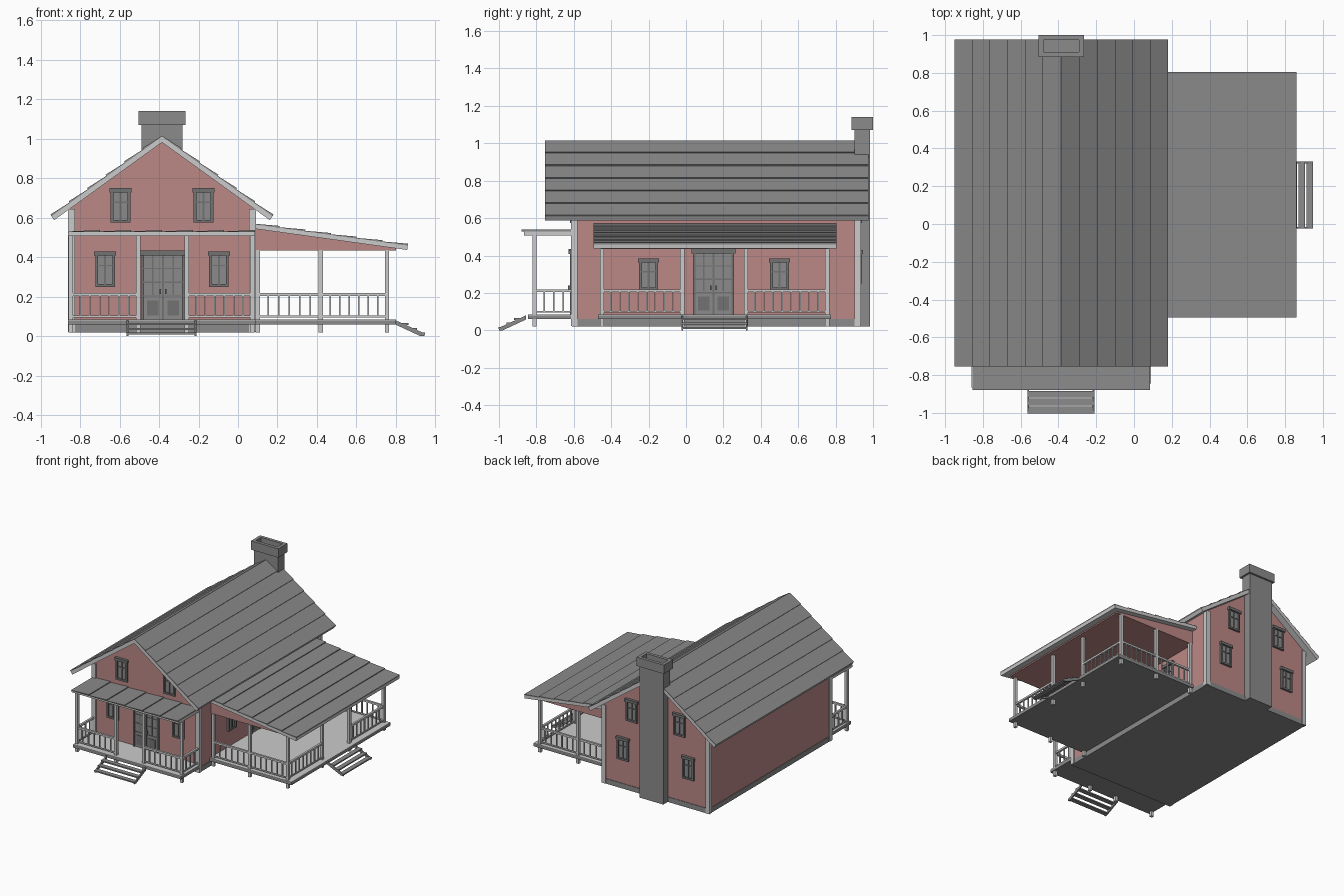
import bpy, bmesh
from mathutils import Vector

if "Cube" in bpy.data.objects:
    bpy.data.objects.remove(bpy.data.objects["Cube"])


def material(name, rgb):
    m = bpy.data.materials.new(name)
    m.use_nodes = True
    m.diffuse_color = (*rgb, 1)
    m.node_tree.nodes["Principled BSDF"].inputs["Base Color"].default_value = (*rgb, 1)
    return m


RED = material("faded red siding", (0.5, 0.25, 0.24))
GREY = material("mid grey", (0.26, 0.26, 0.26))
DARK = material("dark grey frame", (0.17, 0.17, 0.17))
LIGHT = material("light trim", (0.6, 0.6, 0.6))


def finish(name, bm, mat):
    bmesh.ops.recalc_face_normals(bm, faces=bm.faces)
    me = bpy.data.meshes.new(name)
    bm.to_mesh(me)
    bm.free()
    me.materials.append(mat)
    ob = bpy.data.objects.new(name, me)
    bpy.context.collection.objects.link(ob)
    return ob


def boxes(name, mat, items):
    """One object from boxes given as (x0, x1, y0, y1, z0, z1)."""
    bm = bmesh.new()
    for x0, x1, y0, y1, z0, z1 in items:
        vs = bmesh.ops.create_cube(bm, size=1)["verts"]
        for v in vs:
            v.co = ((x0 + x1) / 2 + v.co.x * (x1 - x0),
                    (y0 + y1) / 2 + v.co.y * (y1 - y0),
                    (z0 + z1) / 2 + v.co.z * (z1 - z0))
    return finish(name, bm, mat)


def prisms(name, mat, profiles, a, b, axis="y"):
    """Extrude profiles (u, z) along the axis from a to b."""
    bm = bmesh.new()
    for pts in profiles:
        co = [((u, a, z) if axis == "y" else (a, u, z)) for u, z in pts]
        f = bm.faces.new([bm.verts.new(c) for c in co])
        ext = bmesh.ops.extrude_face_region(bm, geom=[f])["geom"]
        step = Vector((0, b - a, 0) if axis == "y" else (b - a, 0, 0))
        bmesh.ops.translate(bm, vec=step,
                            verts=[g for g in ext if isinstance(g, bmesh.types.BMVert)])
    return finish(name, bm, mat)


def roof_boards(name, p0, p1, n, y0, y1):
    """Lapped boards from the upper edge p0 to the lower edge p1."""
    p0, p1 = Vector(p0), Vector(p1)
    d = (p1 - p0).normalized()
    up = Vector((-d.y, d.x))
    if up.y < 0:
        up = -up
    profs = []
    for i in range(n):
        a, b = p0.lerp(p1, i / n), p0.lerp(p1, (i + 1) / n)
        profs.append([a, b, b + up * 0.01, a + up * 0.003])
    prisms(name, GREY, profs, y0, y1)


# House body
CX, X0, X1, Y0, Y1 = -0.385, -0.85, 0.08, -0.605, 0.925
prisms("house_walls", RED,
       [[(X0, 0.06), (X1, 0.06), (X1, 0.65), (CX, 0.985), (X0, 0.65)]], Y0, Y1)
boxes("foundation", GREY, [(X0 - 0.004, X1 + 0.004, Y0 - 0.004, Y1 + 0.004, 0.02, 0.06)])
boxes("corner_trim", LIGHT,
      [(min(x, x - s * 0.035), max(x, x - s * 0.035), min(y, y - t * 0.035),
        max(y, y - t * 0.035), 0.022, 0.645)
       for s, x in ((-1, X0 - 0.01), (1, X1 + 0.01))
       for t, y in ((-1, Y0 - 0.01), (1, Y1 + 0.01))])

# Main roof
RY0, RY1 = -0.755, 0.977
prisms("main_roof_deck", LIGHT,
       [[(CX, 1.012), (CX + s * 0.56, 0.608), (CX + s * 0.546, 0.588), (CX, 0.982)]
        for s in (-1, 1)], RY0, RY1)
for side, s in (("left", 1), ("right", -1)):
    roof_boards("main_roof_boards_" + side, (CX, 1.012), (CX + s * 0.56, 0.608), 6, RY0, RY1)

# Chimney with a hollow cap
boxes("chimney_shaft", GREY, [(-0.49, -0.28, 0.9, 0.985, 0.02, 1.075)])
boxes("chimney_cap", GREY, [
    (-0.505, -0.48, 0.885, 1.0, 1.07, 1.14), (-0.29, -0.265, 0.885, 1.0, 1.07, 1.14),
    (-0.48, -0.29, 0.885, 0.91, 1.07, 1.14), (-0.48, -0.29, 0.975, 1.0, 1.07, 1.14)])


def on_wall(wall, items):
    """Turn (u0, u1, depth0, depth1, z0, z1) on a wall into boxes."""
    out = []
    for u0, u1, d0, d1, z0, z1 in items:
        if wall == "front":
            out.append((u0, u1, Y0 - d1, Y0 - d0, z0, z1))
        elif wall == "back":
            out.append((u0, u1, Y1 + d0, Y1 + d1, z0, z1))
        else:
            out.append((X1 + d0, X1 + d1, u0, u1, z0, z1))
    return out


def window(wall, u, z0, z1):
    w, t = 0.05, 0.014
    bars = [(u - w, u - w + t, 0, 0.016, z0, z1), (u + w - t, u + w, 0, 0.016, z0, z1),
            (u - w, u + w, 0, 0.016, z0, z0 + t),
            (u - w - 0.006, u + w + 0.006, 0, 0.022, z1 - 0.022, z1),
            (u - 0.005, u + 0.005, 0, 0.012, z0, z1),
            (u - w, u + w, 0, 0.012, z1 - 0.075, z1 - 0.068)]
    boxes(f"{wall}_window_frame", DARK, on_wall(wall, bars))
    boxes(f"{wall}_window_pane", GREY,
          on_wall(wall, [(u - w, u + w, 0, 0.006, z0, z1 - 0.01)]))


def double_door(wall, u):
    w, z0, z1 = 0.11, 0.085, 0.435
    bars = [(u - w, u - w + 0.014, 0, 0.016, z0, z1), (u + w - 0.014, u + w, 0, 0.016, z0, z1),
            (u - w - 0.008, u + w + 0.008, 0, 0.024, z1 - 0.025, z1),
            (u - 0.006, u + 0.006, 0, 0.014, z0, z1)]
    # Glazing bars, lower panels and handles of each leaf
    for s in (-1, 1):
        c = u + s * 0.052
        bars.append((c - 0.003, c + 0.003, 0, 0.011, 0.21, z1))
        bars += [(c - 0.044, c + 0.044, 0, 0.011, z, z + 0.006) for z in (0.2, 0.27, 0.34)]
        bars.append((c - 0.03, c + 0.03, 0, 0.011, 0.105, 0.18))
        bars.append((u + s * 0.014 - 0.004, u + s * 0.014 + 0.004, 0, 0.026, 0.215, 0.24))
    boxes(f"{wall}_door_frame", DARK, on_wall(wall, bars))
    boxes(f"{wall}_door", GREY, on_wall(wall, [(u - w, u + w, 0, 0.008, z0, z1 - 0.01)]))


# Windows and doors
for wall in ("front", "back"):
    for s in (-1, 1):
        window(wall, CX + s * 0.288, 0.25, 0.43)
        window(wall, CX + s * 0.21, 0.575, 0.75)
for y in (-0.2, 0.5):
    window("side", y, 0.215, 0.385)
double_door("front", CX + 0.005)
double_door("side", 0.147)


def railing(name, x0, y0, x1, y1):
    """Top rail, bottom rail and balusters along an axis-aligned run."""
    h = 0.008
    items = [(x0 - h, x1 + h, y0 - h, y1 + h, 0.204, 0.219),
             (x0 - h / 2, x1 + h / 2, y0 - h / 2, y1 + h / 2, 0.094, 0.104)]
    n = max(2, round(max(x1 - x0, y1 - y0) / 0.05))
    for i in range(1, n):
        x, y = x0 + (x1 - x0) * i / n, y0 + (y1 - y0) * i / n
        items.append((x - h / 2, x + h / 2, y - h / 2, y + h / 2, 0.1, 0.21))
    boxes(name, LIGHT, items)


def posts(name, places, top):
    r = 0.011
    boxes(name, LIGHT, [(x - r, x + r, y - r, y + r, 0.02, top) for x, y in places])


def deck(name, x0, x1, y0, y1):
    boxes(name, GREY, [(x0, x1, y0, y1, 0.06, 0.08)])
    boxes(name + "_floor", LIGHT, [(x0, x1, y0, y1, 0.08, 0.085)])


def steps(name, axis, edge, sign, a, b):
    """Three open treads between two sloping stringers."""
    profile = [(edge, 0.08), (edge, 0.058), (edge + sign * 0.125, 0.0),
               (edge + sign * 0.145, 0.0), (edge + sign * 0.145, 0.014)]
    other = "x" if axis == "y" else "y"
    for i, (p, q) in enumerate(((a, a + 0.01), (b - 0.01, b))):
        prisms(f"{name}_stringer_{i}", GREY, [profile], p, q, other)
    items = []
    for i in range(3):
        u = sorted((edge + sign * (0.028 + 0.042 * i), edge + sign * (0.064 + 0.042 * i)))
        z = 0.066 - 0.024 * i
        items.append((a, b, *u, z - 0.01, z) if axis == "y" else (*u, a, b, z - 0.01, z))
    boxes(name + "_treads", GREY, items)


# Front porch
FY = -0.81
FX = (-0.848, -0.505, -0.26, 0.073)
deck("front_deck", -0.86, 0.09, -0.845, Y0)
posts("front_porch_posts", [(x, FY) for x in FX], 0.51)
boxes("front_porch_beam", LIGHT, [(-0.86, 0.085, -0.865, Y0, 0.508, 0.528)])
roof_boards("front_porch_boards", (-0.855, 0.528), (0.085, 0.528), 6, -0.88, Y0)
railing("front_rail_right", FX[0], FY, FX[1], FY)
railing("front_rail_left", FX[2], FY, FX[3], FY)
for x in (FX[0], FX[3]):
    railing("front_porch_end_rail", x, FY, x, Y0)
steps("front_steps", "y", -0.855, -1, -0.565, -0.21)

# Side porch
SX = (0.1, 0.42, 0.755)
SY = (-0.45, -0.02, 0.32, 0.755)
deck("side_deck", X1, 0.80, -0.47, 0.775)
posts("side_porch_posts",
      [(x, y) for x in SX for y in (SY[0], SY[3])] + [(SX[2], y) for y in SY[1:3]], 0.437)
prisms("side_porch_gable", RED,
       [[(X1, 0.435), (0.80, 0.435), (0.80, 0.45), (X1, 0.55)]], -0.455, 0.762)
prisms("side_porch_roof_deck", LIGHT,
       [[(X1, 0.567), (0.86, 0.459), (0.857, 0.437), (X1, 0.545)]], -0.495, 0.805)
roof_boards("side_porch_boards", (X1, 0.567), (0.86, 0.459), 6, -0.495, 0.805)
for y in (SY[0], SY[3]):
    for x0, x1 in zip(SX, SX[1:]):
        railing("side_porch_end_rail", x0, y, x1, y)
railing("side_rail_front", SX[2], SY[0], SX[2], SY[1])
railing("side_rail_back", SX[2], SY[2], SX[2], SY[3])
steps("side_steps", "x", 0.80, 1, -0.025, 0.33)
